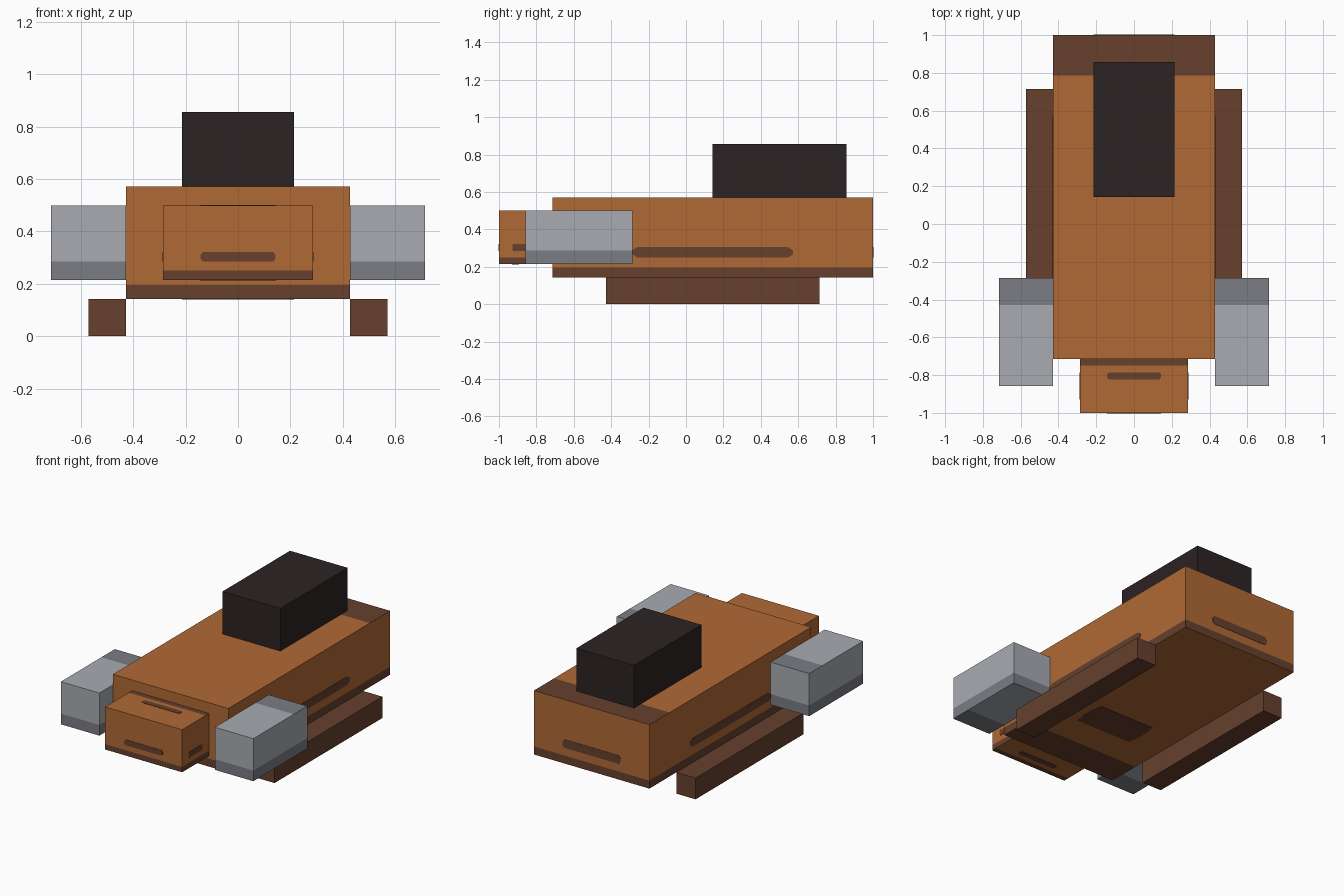
import bpy, bmesh
from mathutils import Vector

cube = bpy.data.objects.get("Cube")
if cube:
    bpy.data.objects.remove(cube, do_unlink=True)

U = 1 / 7  # grid unit shared by every block


def material(name, rgb):
    lin = [((c / 255 + 0.055) / 1.055) ** 2.4 for c in rgb] + [1]
    m = bpy.data.materials.new(name)
    m.use_nodes = True
    m.diffuse_color = lin
    node = next(n for n in m.node_tree.nodes if n.type == 'BSDF_PRINCIPLED')
    node.inputs["Base Color"].default_value = lin
    return m


ORANGE = material("orange paint", (176, 105, 53))
BROWN = material("dark brown", (102, 64, 45))
SILVER = material("light grey", (168, 171, 178))
STEEL = material("dark grey", (123, 125, 132))
BLACK = material("near black", (44, 35, 35))

X, Y, Z = Vector((1, 0, 0)), Vector((0, 1, 0)), Vector((0, 0, 1))
# Each side: outward normal, across direction, direction away from the trim band
SIDES = {"front": (-Y, X, Z), "back": (Y, X, Z), "left": (X, Y, Z),
         "right": (-X, Y, Z), "top": (Z, X, -Y), "bottom": (-Z, X, Y)}


def finish(bm, name, mats):
    bmesh.ops.recalc_face_normals(bm, faces=bm.faces)
    mesh = bpy.data.meshes.new(name)
    bm.to_mesh(mesh)
    bm.free()
    for m in mats:
        mesh.materials.append(m)
    obj = bpy.data.objects.new(name, mesh)
    bpy.context.collection.objects.link(obj)


def span(v, half):
    return sum(abs(a) * h for a, h in zip(v, half))


def block(name, low, high, mats, band=0, slots=()):
    """Box with a trim band along one edge of each face, and slot plates."""
    low, high = Vector(low) * U, Vector(high) * U
    mid, half = (low + high) / 2, (high - low) / 2
    bm = bmesh.new()
    bmesh.ops.create_cube(bm, size=2)
    for v in bm.verts:
        v.co = mid + Vector(a * h for a, h in zip(v.co, half))
    if band:
        bm.normal_update()
        for normal, across, up in SIDES.values():
            cut = mid + up * span(up, half) * (2 * band - 1)
            faces = [f for f in bm.faces if f.normal.dot(normal) > 0.9]
            geom = set(faces)
            for f in faces:
                geom.update(f.edges, f.verts)
            bmesh.ops.bisect_plane(bm, geom=list(geom), plane_co=cut, plane_no=up)
            bm.normal_update()
            for f in bm.faces:
                if f.normal.dot(normal) > 0.9:
                    below = (f.calc_center_median() - cut).dot(up) < 0
                    f.material_index = int(below)
    finish(bm, name, mats)
    for side in slots:
        slot(name + "_" + side + "_slot", mid, half, *SIDES[side])


def slot(name, mid, half, normal, across, up):
    """Thin plate with clipped corners, a quarter of the way up a face."""
    centre = mid + normal * (span(normal, half) + 0.002) - up * span(up, half) * 0.375
    w, h = span(across, half) * 0.5, span(up, half) * 0.13
    cw, ch = w * 0.06, h * 0.6
    corners = [(w, h - ch), (w - cw, h), (cw - w, h), (-w, h - ch),
               (-w, ch - h), (cw - w, -h), (w - cw, -h), (w, ch - h)]
    bm = bmesh.new()
    face = bm.faces.new([bm.verts.new(centre + across * a + up * b) for a, b in corners])
    out = bmesh.ops.extrude_face_region(bm, geom=[face])["geom"]
    for v in out:
        if isinstance(v, bmesh.types.BMVert):
            v.co -= normal * 0.003
    finish(bm, name, [BROWN])


# Hull, nose and cabin
block("body", (-3, -5, 1), (3, 7, 4), [ORANGE, BROWN], 1 / 8,
      ("left", "right", "back", "bottom"))
block("nose", (-2, -7, 1.5), (2, -5, 3.5), [ORANGE, BROWN], 1 / 8,
      ("front", "left", "right", "top", "bottom"))
block("cabin", (-1.5, 1, 4), (1.5, 6, 6), [BLACK])

# Side pods and runners
for label, s in (("left", 1), ("right", -1)):
    a, b = sorted((3 * s, 5 * s))
    block(label + "_pod", (a, -6, 1.5), (b, -2, 3.5), [SILVER, STEEL], 1 / 4)
    a, b = sorted((3 * s, 4 * s))
    block(label + "_runner", (a, -3, 0), (b, 5, 1), [BROWN])
